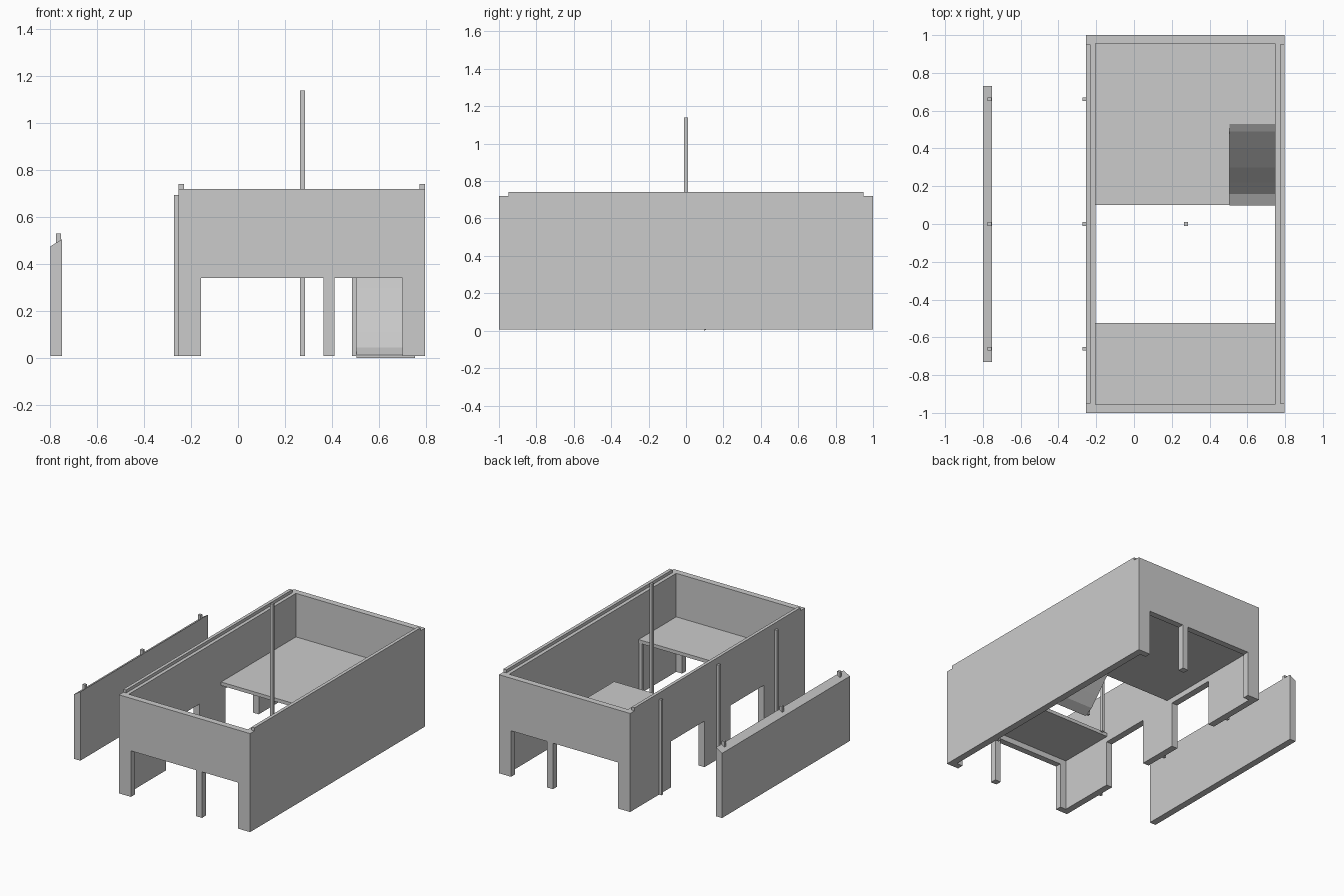
import bpy, bmesh
from mathutils import Vector

if "Cube" in bpy.data.objects:
    bpy.data.objects.remove(bpy.data.objects["Cube"])


def prism(name, pts, axis, lo, hi):
    """Extrude a 2D outline: axis 'y' uses (x,z), 'x' uses (y,z), 'z' uses (x,y)."""
    def put(a, b, t):
        return {'x': (t, a, b), 'y': (a, t, b), 'z': (a, b, t)}[axis]
    bm = bmesh.new()
    face = bm.faces.new([bm.verts.new(put(a, b, lo)) for a, b in pts])
    ext = bmesh.ops.extrude_face_region(bm, geom=[face])
    verts = [v for v in ext['geom'] if isinstance(v, bmesh.types.BMVert)]
    bmesh.ops.translate(bm, verts=verts, vec=Vector(put(0, 0, hi - lo)))
    bmesh.ops.recalc_face_normals(bm, faces=bm.faces)
    me = bpy.data.meshes.new(name)
    bm.to_mesh(me)
    bm.free()
    ob = bpy.data.objects.new(name, me)
    bpy.context.collection.objects.link(ob)
    return ob


def box(name, x0, x1, y0, y1, z0, z1):
    return prism(name, [(x0, y0), (x1, y0), (x1, y1), (x0, y1)], 'z', z0, z1)


def wall_outline(a0, a1, top, openings):
    """Wall outline with doorways cut up from the bottom edge."""
    pts = [(a1, top), (a0, top), (a0, BASE)]
    for o0, o1 in openings:
        pts += [(o0, BASE), (o0, DOOR), (o1, DOOR), (o1, BASE)]
    return pts + [(a1, BASE)]


BASE, DOOR, TOP = 0.007, 0.34, 0.72
X0, X1, IN0, IN1 = -0.253, 0.797, -0.205, 0.747
FLOOR0, FLOOR1 = 0.38, 0.405

# End walls with a wide opening and a centre post
for name, y0, y1 in (("front", -1, -0.955), ("back", 0.955, 1)):
    prism(name + "_wall", wall_outline(X0, X1, TOP, [(-0.157, 0.70)]), 'y', y0, y1)
    box(name + "_post", 0.365, 0.412, y0, y1, BASE, DOOR)

# Side walls: the left one has two doorways
prism("left_wall", wall_outline(-0.955, 0.955, TOP, [(-0.53, -0.15), (0.15, 0.53)]),
      'x', X0, IN0)
box("right_wall", IN1, X1, -0.955, 0.955, BASE, TOP)

# Raised lips on the outer half of the side walls
box("left_lip", X0, -0.23, -0.95, 0.95, TOP, 0.742)
box("right_lip", 0.773, X1, -0.95, 0.95, TOP, 0.742)

# Raised floors, the back one notched for the slide
box("front_floor", IN0, IN1, -0.955, -0.525, FLOOR0, FLOOR1)
prism("back_floor", [(IN0, 0.1), (0.505, 0.1), (0.505, 0.54), (IN1, 0.54),
                     (IN1, 0.955), (IN0, 0.955)], 'z', FLOOR0, FLOOR1)

# Floor supports
box("back_floor_leg", 0.485, 0.505, 0.1, 0.12, BASE, FLOOR0)
box("front_floor_leg", 0.725, IN1, -0.55, -0.53, BASE, FLOOR0)

# Curved slide down from the back floor
slide = [(0.555, 0.412), (0.53, 0.412), (0.49, 0.385), (0.40, 0.30), (0.30, 0.20),
         (0.22, 0.11), (0.16, 0.045), (0.097, 0.012)]
under = [(y, max(z - 0.012, 0)) for y, z in reversed(slide)]
prism("slide", slide + under, 'x', 0.505, 0.755)

# Tall pole through the middle
box("centre_pole", 0.265, 0.286, -0.01, 0.01, BASE, 1.14)

# Detached panel with a bevelled top edge
prism("side_panel", [(-0.8, BASE), (-0.751, BASE), (-0.751, 0.505), (-0.8, 0.475)],
      'y', -0.73, 0.73)

# Panel pegs and the matching rails on the left wall
for i, y in enumerate((-0.66, 0, 0.66)):
    box(f"panel_peg_{i}", -0.776, -0.755, y - 0.01, y + 0.01, 0.45, 0.53)
    box(f"wall_rail_{i}", -0.272, X0, y - 0.01, y + 0.01, BASE, 0.695)
